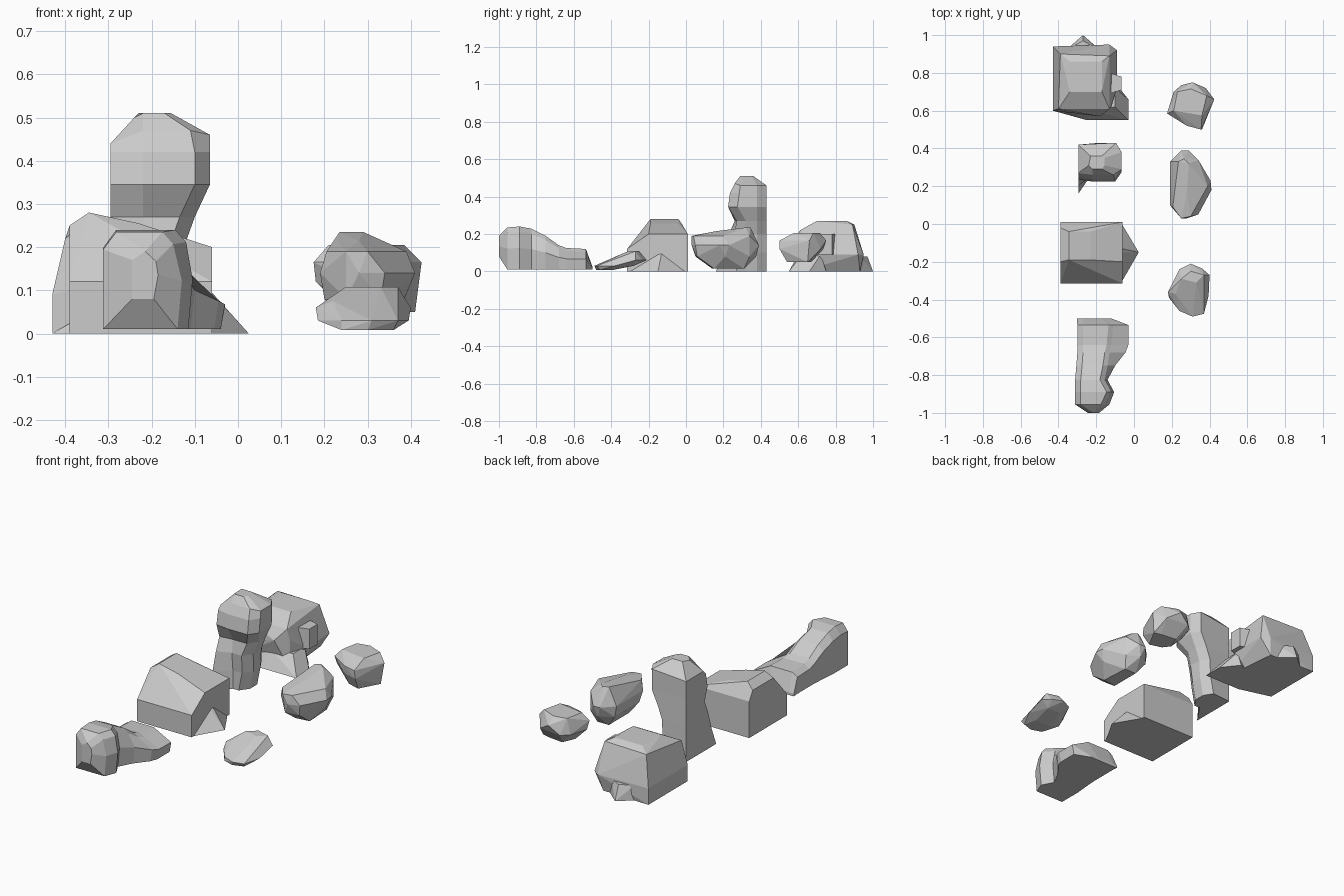
import bpy, bmesh


def finish(bm, name):
    bmesh.ops.recalc_face_normals(bm, faces=bm.faces[:])
    me = bpy.data.meshes.new(name)
    bm.to_mesh(me)
    bm.free()
    ob = bpy.data.objects.new(name, me)
    bpy.context.collection.objects.link(ob)
    return ob


def hull(name, pts):
    """Faceted convex stone around a handful of corner points."""
    bm = bmesh.new()
    for p in pts:
        bm.verts.new(p)
    bmesh.ops.convex_hull(bm, input=bm.verts[:])
    loose = [v for v in bm.verts if not v.link_faces]
    bmesh.ops.delete(bm, geom=loose, context='VERTS')
    bmesh.ops.dissolve_limit(bm, angle_limit=0.09, verts=bm.verts[:], edges=bm.edges[:])
    return finish(bm, name)


def loft(name, rings):
    """Skin over rings that share a point count, capped at both ends."""
    bm = bmesh.new()
    rows = [[bm.verts.new(p) for p in r] for r in rings]
    n = len(rows[0])
    for a, b in zip(rows, rows[1:]):
        for i in range(n):
            j = (i + 1) % n
            bm.faces.new((a[i], a[j], b[j], b[i]))
    bm.faces.new(rows[0])
    bm.faces.new(rows[-1])
    return finish(bm, name)


def layers(*levels):
    """(z, [(x, y)...]) outlines -> 3D points."""
    return [(x, y, z) for z, outline in levels for x, y in outline]


# Large back rock: body, flared front skirt, side knob, rear toe
hull("back_rock_body", layers(
    (0.0, [(-.43, .60), (-.43, .94), (-.15, .93), (-.12, .62)]),
    (0.09, [(-.43, .60), (-.43, .94), (-.13, .95), (-.09, .92), (-.09, .72)]),
    (0.16, [(-.25, .585), (-.18, .57), (-.12, .62)]),
    (0.22, [(-.40, .61), (-.13, .61)]),
    (0.25, [(-.39, .90), (-.13, .89)]),
    (0.27, [(-.34, .70), (-.34, .86), (-.17, .86), (-.17, .70)])))
hull("back_rock_skirt", layers(
    (0.0, [(-.43, .60), (-.25, .55), (-.03, .55), (-.03, .66), (-.10, .75)]),
    (0.09, [(-.40, .62), (-.22, .60), (-.10, .62), (-.10, .72)])))
hull("back_rock_knob", layers(
    (0.09, [(-.13, .69), (-.13, .80), (-.065, .71), (-.065, .78)]),
    (0.20, [(-.13, .69), (-.13, .80), (-.065, .71), (-.065, .78)])))
hull("back_rock_toe", layers(
    (0.0, [(-.35, .93), (-.19, .93), (-.27, 1.0)]),
    (0.08, [(-.34, .93), (-.20, .93), (-.27, .97)])))

# Tall standing rock: (z, right x, left front y, middle front y)
tall = [(0.0, -.15, .16, .27), (.1, -.13, .20, .27), (.2, -.125, .23, .26),
        (.27, -.10, .26, .27), (.345, -.065, .235, .225), (.42, -.065, .25, .235)]
rings = [[(-.295, yl, z), (-.22, ym, z), (xr - .035, ym, z), (xr, ym + .05, z),
          (xr, .38, z), (xr - .03, .43, z), (-.295, .42, z)]
         for z, xr, yl, ym in tall]
rings.append([(-.295, .27, .44), (-.22, .26, .47), (-.11, .26, .47), (-.065, .29, .46),
              (-.065, .38, .46), (-.095, .43, .46), (-.295, .42, .44)])
rings.append([(-.24, .31, .50), (-.22, .29, .51), (-.17, .29, .51), (-.155, .31, .51),
              (-.155, .35, .51), (-.17, .36, .51), (-.23, .36, .51)])
loft("tall_rock", rings)

# Blocky middle rock with a pointed foot on its right
base = [(-.39, -.315), (-.39, .01), (-.06, .01), (-.06, -.315)]
hull("middle_rock_body", layers((0.0, base), (0.12, [base[0], base[3]]),
     (0.2, [base[1], (-.06, .01), (-.06, -.20)]),
     (0.25, [(-.39, -.20), (-.39, -.02)]),
     (0.28, [(-.345, -.19), (-.345, -.04)]),
     (0.255, [(-.23, -.19), (-.23, -.04)])))
hull("middle_rock_foot", layers((0.0, [(-.07, -.315), (-.07, .01), (.025, -.15)]),
     (0.1, [(-.07, -.15), (-.065, -.13)])))

# Long front rock: (y, left x, upper right x, foot right x, bottom z, top z)
long_rock = [(-1.0, -.245, -.19, -.185, .08, .19), (-.955, -.312, -.15, -.13, .01, .235),
             (-.89, -.312, -.12, -.105, .01, .24), (-.825, -.312, -.155, -.14, .01, .228),
             (-.75, -.305, -.14, -.10, .01, .19), (-.68, -.30, -.13, -.045, .01, .14),
             (-.64, -.30, -.12, -.03, .01, .125), (-.535, -.30, -.11, -.03, .01, .12),
             (-.50, -.303, -.15, -.12, .01, .025)]
loft("front_rock", [[(xl, y, zb), (xl, y, zb + (zt - zb) * .82), (xl + .03, y, zt),
                     (xm - .025, y, zt), (xm, y, zt * .88), (xr, y, zb + (zt - zb) * .5),
                     (xr - .01, y, zb)]
                    for y, xl, xm, xr, zb, zt in long_rock])

# Three loose stones on the right
hull("rear_stone", layers(
    (0.05, [(.25, .60), (.28, .67), (.37, .66), (.41, .65), (.35, .54), (.28, .56)]),
    (0.12, [(.18, .60), (.21, .70), (.25, .735), (.38, .72), (.36, .50), (.27, .53)]),
    (0.165, [(.175, .585), (.31, .75), (.425, .66), (.355, .50), (.28, .52)]),
    (0.205, [(.23, .70), (.30, .715), (.385, .68), (.36, .575), (.21, .60)])))
hull("centre_stone", layers(
    (0.015, [(.25, .14), (.25, .31), (.32, .31), (.33, .15)]),
    (0.08, [(.20, .12), (.20, .33), (.27, .375), (.34, .34), (.385, .21), (.33, .06), (.25, .05)]),
    (0.14, [(.19, .10), (.19, .33), (.25, .39), (.29, .39), (.405, .23), (.41, .18), (.34, .05), (.28, .03)]),
    (0.19, [(.205, .09), (.25, .03), (.30, .04), (.39, .20), (.34, .34)]),
    (0.235, [(.235, .33), (.265, .345), (.29, .32)]),
    (0.215, [(.23, .20), (.28, .16)])))
hull("front_stone", layers(
    (0.008, [(.24, -.46), (.25, -.39), (.34, -.39), (.36, -.46), (.30, -.48)]),
    (0.03, [(.185, -.39), (.24, -.46), (.31, -.49), (.37, -.475), (.395, -.38), (.27, -.28), (.35, -.28)]),
    (0.06, [(.18, -.36), (.24, -.24), (.30, -.21), (.36, -.235), (.40, -.27)]),
    (0.075, [(.22, -.37), (.36, -.36)]),
    (0.108, [(.25, -.29), (.30, -.25), (.37, -.27), (.33, -.31)])))
